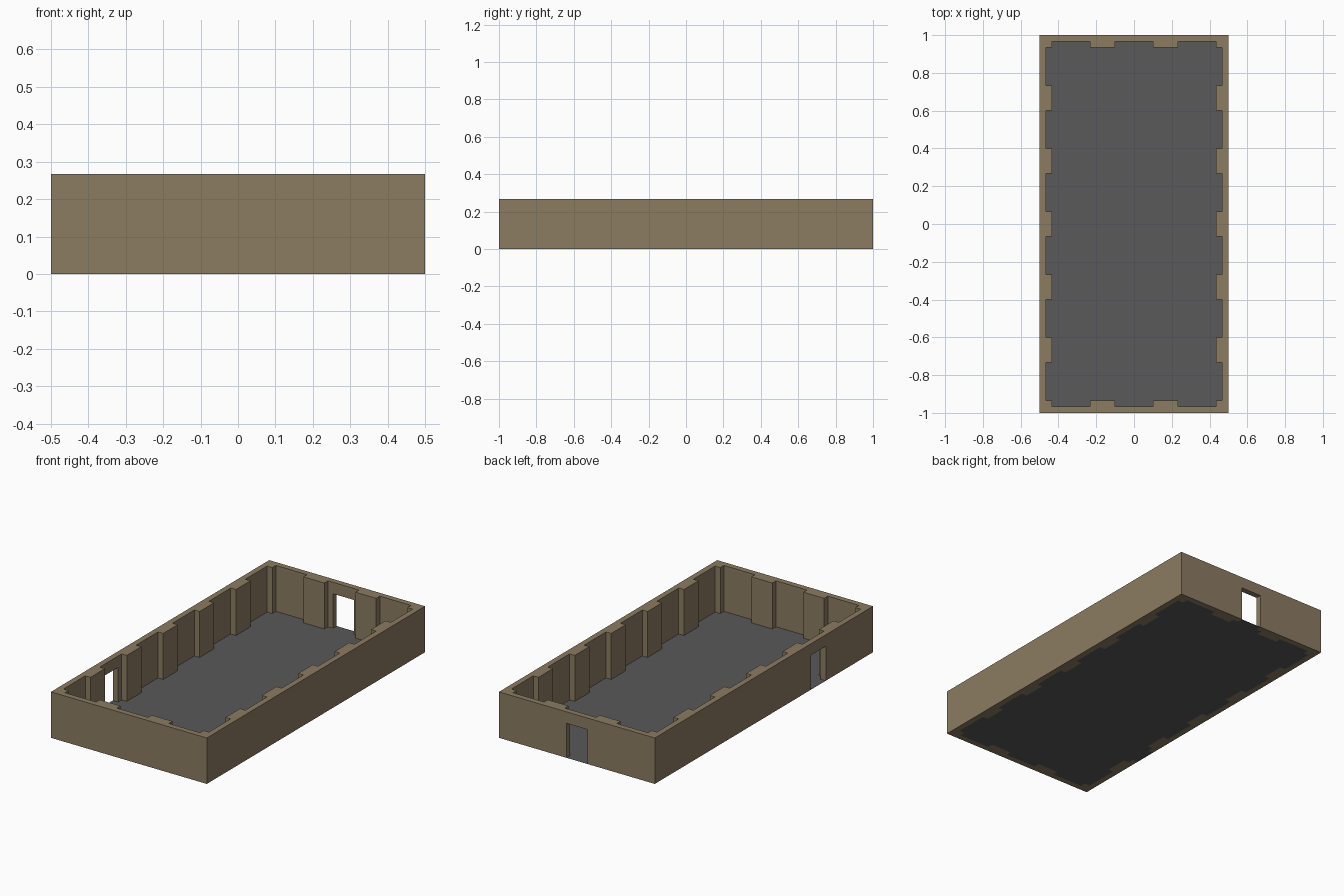
import bpy, bmesh

if "Cube" in bpy.data.objects:
    bpy.data.objects.remove(bpy.data.objects["Cube"])

U = 1 / 30                       # building module
W, L, H = 15 * U, 30 * U, 8 * U  # half width, half length, wall height


def material(name, rgb):
    m = bpy.data.materials.new(name)
    m.diffuse_color = (*rgb, 1)
    m.use_nodes = True
    m.node_tree.nodes["Principled BSDF"].inputs["Base Color"].default_value = m.diffuse_color
    return m


def make(name, polys, z0, z1, mat=None):
    """Flat polygons at z0, extruded up to z1 when the heights differ."""
    bm = bmesh.new()
    for poly in polys:
        bm.faces.new([bm.verts.new((x, y, z0)) for x, y in poly])
    if z1 > z0:
        top = bmesh.ops.extrude_face_region(bm, geom=bm.faces[:])["geom"]
        for v in top:
            if isinstance(v, bmesh.types.BMVert):
                v.co.z = z1
        bmesh.ops.recalc_face_normals(bm, faces=bm.faces[:])
    mesh = bpy.data.meshes.new(name)
    bm.to_mesh(mesh)
    bm.free()
    if mat:
        mesh.materials.append(mat)
    ob = bpy.data.objects.new(name, mesh)
    bpy.context.collection.objects.link(ob)
    return ob


def rect(x0, x1, y0, y1):
    return [(x0, y0), (x1, y0), (x1, y1), (x0, y1)]


def side(half, across, count):
    """Wall line with recessed bays between pilasters (along, outward)."""
    pts = []
    for i in range(count):
        c = (i - (count - 1) / 2) * 10 * U
        pts += [(c - 3 * U, across - 2 * U), (c - 3 * U, across - U),
                (c + 3 * U, across - U), (c + 3 * U, across - 2 * U)]
    return pts[:-1]              # last point is the next side's first


tan = material("tan_wall", (0.258, 0.2, 0.123))
grey = material("grey_floor", (0.1, 0.1, 0.1))

# Room outline, counter-clockwise from the front left corner
short, long = side(W, L, 3), side(L, W, 6)
outline = ([(a, -o) for a, o in short] + [(o, a) for a, o in long] +
           [(-a, o) for a, o in short] + [(-o, -a) for a, o in long])

# Walls: a block with the room and two doorways cut out
walls = make("walls", [rect(-W, W, -L, L)], 0, H, tan)
cutters = [
    make("room_cutter", [outline], -0.1, H + 0.1),
    make("back_door_cutter", [rect(-2 * U, 2 * U, L - 1.5 * U, L + 0.1)], -0.1, 6 * U),
    make("left_door_cutter", [rect(-W - 0.1, -W + 1.5 * U, -17 * U, -13 * U)], -0.1, 6 * U),
]
bpy.context.view_layer.objects.active = walls
for c in cutters:
    mod = walls.modifiers.new(c.name, "BOOLEAN")
    mod.operation, mod.solver, mod.object = "DIFFERENCE", "EXACT", c
    bpy.ops.object.modifier_apply(modifier=mod.name)
for c in cutters:
    bpy.data.objects.remove(c)

# Floor with door thresholds
make("floor", [outline,
               rect(-2 * U, 2 * U, L - U, L),
               rect(-W, -W + U, -17 * U, -13 * U)], 0, 0, grey)
